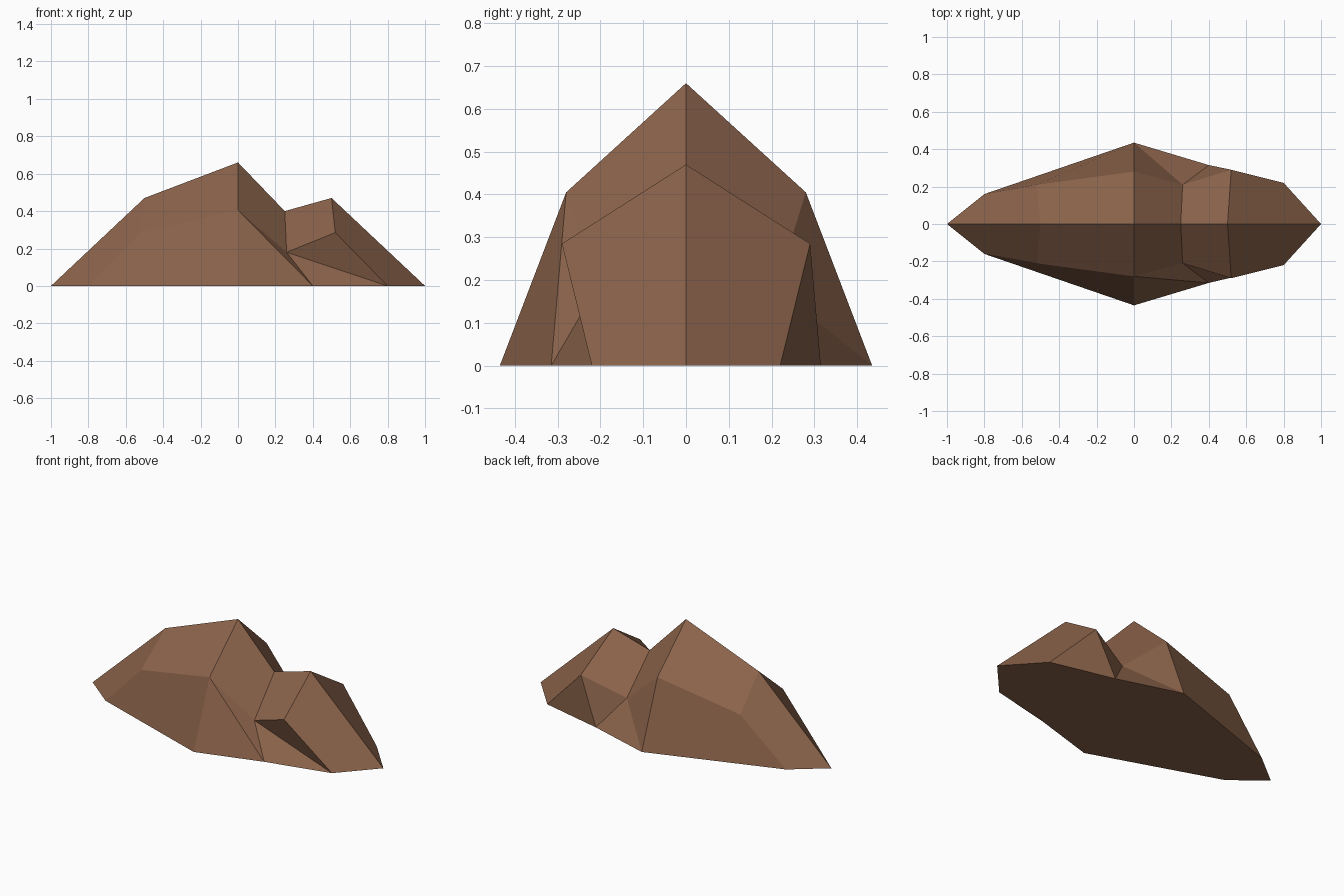
import bpy, bmesh

if "Cube" in bpy.data.objects:
    bpy.data.objects.remove(bpy.data.objects["Cube"])

rock = bpy.data.materials.new("rock_brown")
rock.diffuse_color = (0.258, 0.125, 0.070, 1)
rock.use_nodes = True
rock.node_tree.nodes["Principled BSDF"].inputs["Base Color"].default_value = rock.diffuse_color

# Ridge line, shoulder line and foot line, each running from left to right
RIDGE = [(-1, 0, 0), (-.5, 0, .47), (0, 0, .66), (.25, 0, .40), (.5, 0, .47), (1, 0, 0)]
SHOULDER = [(-.52, .21, .285), (0, .28, .405), (.26, .21, .18), (.52, .29, .285)]
FOOT = [(-.8, .16, 0), (0, .435, 0), (.4, .315, 0), (.8, .22, 0)]

bm = bmesh.new()
ridge = [bm.verts.new(p) for p in RIDGE]


def slope(side):
    """One long side of the mountain: upper and lower facets plus end facets."""
    sh, ft = ([bm.verts.new((x, side * y, z)) for x, y, z in row] for row in (SHOULDER, FOOT))
    for i in range(3):
        bm.faces.new((ridge[i + 1], ridge[i + 2], sh[i + 1], sh[i]))
        bm.faces.new((sh[i], sh[i + 1], ft[i + 1], ft[i]))
    bm.faces.new((ridge[0], ridge[1], sh[0], ft[0]))
    bm.faces.new((ridge[4], ridge[5], ft[3], sh[3]))
    # creases across the two bent lower facets, which run differently on each side
    creases = [(sh[1], ft[2]), (sh[2], ft[3])] if side < 0 else [(sh[2], ft[1]), (sh[3], ft[2])]
    for pair in creases:
        bmesh.ops.connect_verts(bm, verts=pair)
    return ft


front, back = slope(-1), slope(1)
# Flat underside
bm.faces.new([ridge[0]] + front + [ridge[5]] + back[::-1])
bmesh.ops.recalc_face_normals(bm, faces=bm.faces)

mesh = bpy.data.meshes.new("mountain")
bm.to_mesh(mesh)
bm.free()
mesh.materials.append(rock)
bpy.context.collection.objects.link(bpy.data.objects.new("mountain", mesh))
